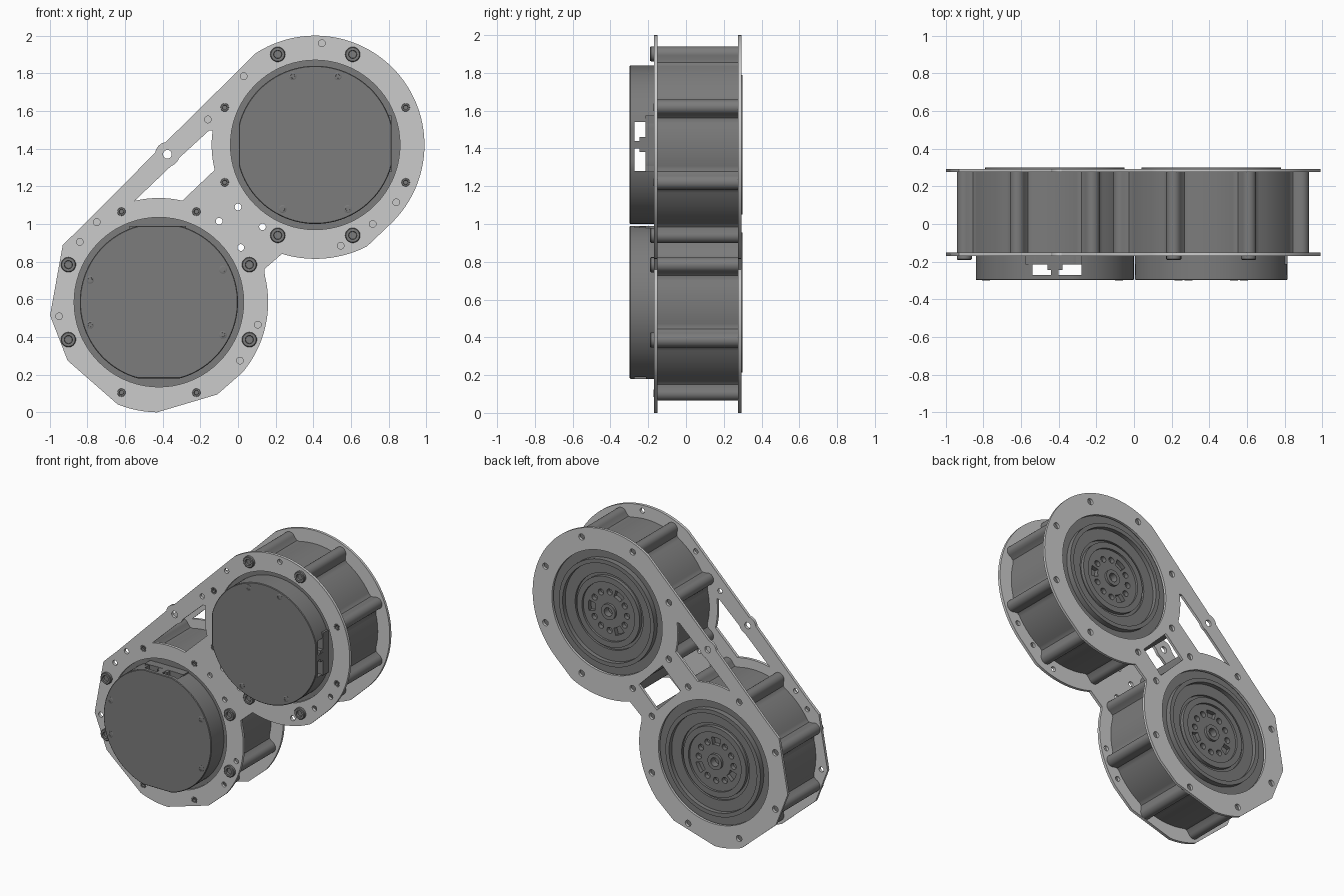
import bpy, bmesh
from math import sin, cos, radians, pi
from mathutils import Matrix, Vector

if "Cube" in bpy.data.objects:
    bpy.data.objects.remove(bpy.data.objects["Cube"])

UP, LOW, LUG = (0.41, 1.42), (-0.42, 0.585), (-0.375, 1.37)
dark = bpy.data.materials.new("dark_grey")
dark.diffuse_color = (0.2, 0.2, 0.2, 1)
dark.use_nodes = True
dark.node_tree.nodes["Principled BSDF"].inputs["Base Color"].default_value = dark.diffuse_color


def finish(ob):
    bpy.ops.object.select_all(action='DESELECT')
    ob.select_set(True)
    bpy.context.view_layer.objects.active = ob
    bpy.ops.object.shade_smooth_by_angle(angle=radians(32))
    return ob


def new_mesh(name, bm):
    bmesh.ops.recalc_face_normals(bm, faces=bm.faces)
    me = bpy.data.meshes.new(name)
    bm.to_mesh(me)
    bm.free()
    ob = bpy.data.objects.new(name, me)
    bpy.context.collection.objects.link(ob)
    if "plate" not in name:
        me.materials.append(dark)
    return ob


def arc(c, r, a0, a1, n=12):
    return [(c[0] + r * cos(radians(a0 + (a1 - a0) * i / n)),
             c[1] + r * sin(radians(a0 + (a1 - a0) * i / n))) for i in range(n + 1)]


def circle(c, r, n=24):
    return arc(c, r, 0, 360, n)[:-1]


def polar(r, a, c=(0, 0)):
    return (c[0] + r * cos(radians(a)), c[1] + r * sin(radians(a)))


def sheet(name, loops, y0, y1, matrix=Matrix()):
    """Flat part in the xz plane: outer loop plus hole loops, from y0 to y1."""
    cu = bpy.data.curves.new(name, 'CURVE')
    cu.dimensions, cu.fill_mode = '2D', 'BOTH'
    cu.extrude = (y1 - y0) / 2
    for pts in loops:
        s = cu.splines.new('POLY')
        s.points.add(len(pts) - 1)
        for p, q in zip(s.points, pts):
            p.co = (q[0], q[1], 0, 1)
        s.use_cyclic_u = True
    tmp = bpy.data.objects.new(name + "_curve", cu)
    bpy.context.collection.objects.link(tmp)
    bpy.context.view_layer.update()
    src = bpy.data.meshes.new_from_object(tmp.evaluated_get(bpy.context.evaluated_depsgraph_get()))
    bpy.data.objects.remove(tmp)
    bm = bmesh.new()
    bm.from_mesh(src)
    bmesh.ops.remove_doubles(bm, verts=bm.verts, dist=1e-5)
    place = Matrix.Translation((0, (y0 + y1) / 2, 0)) @ Matrix.Rotation(pi / 2, 4, 'X')
    bm.transform(matrix @ place)
    return finish(new_mesh(name, bm))


def lathe(name, profile, matrix=Matrix(), n=72, clamp=None):
    """Revolve (radius, y) points about y; clamp cuts flats on both x sides."""
    bm = bmesh.new()
    rings = []
    for r, y in profile:
        lim = r * clamp if clamp else r
        rings.append([bm.verts.new((max(-lim, min(lim, r * cos(2 * pi * i / n))), y,
                                    r * sin(2 * pi * i / n))) for i in range(n)])
    for a, b in zip(rings, rings[1:]):
        for i in range(n):
            j = (i + 1) % n
            bm.faces.new((a[i], a[j], b[j], b[i]))
    bmesh.ops.remove_doubles(bm, verts=bm.verts, dist=1e-5)
    bm.transform(matrix)
    return finish(new_mesh(name, bm))


def box(name, lo, hi, matrix=Matrix()):
    bm = bmesh.new()
    bmesh.ops.create_cube(bm, size=1)
    lo, hi = Vector(lo), Vector(hi)
    bm.transform(matrix @ Matrix.Translation((lo + hi) / 2) @ Matrix.Diagonal((*(hi - lo), 1)))
    return new_mesh(name, bm)


def bolt(name, pos, y, r, h, matrix):
    """Round head with a hex socket, facing -y."""
    m = matrix @ Matrix.Translation((pos[0], y, pos[1]))
    lathe(name, [(0, 0), (r, 0), (r, -h * 0.8), (r * 0.9, -h), (r * 0.55, -h),
                 (r * 0.5, -h * 0.3), (0, -h * 0.3)], m, 18)


# Two linking plates sharing one outline
outline = ([(-0.998, 0.515), (-0.93, 0.89), (-0.83, 0.985)] + arc(LUG, 0.065, 172, 98, 8)
           + arc(UP, 0.58, 123, -45, 48) + arc(UP, 0.605, -63, -107, 14)
           + [(0.14, 0.76)] + arc(LOW, 0.58, 14, -40, 16) + [(-0.11, 0.095)]
           + arc(LOW, 0.585, -91, -112, 6) + [(-0.905, 0.275)])
window = ([(-0.155, 1.495)] + arc(UP, 0.55, 172, 194, 8) + arc(LOW, 0.553, 77, 103.5, 8)
          + arc(LUG, 0.065, -72, -18, 6))
bolt_holes = [circle(polar(0.52, 22.5 + 45 * k, c), 0.022, 16) for c in (UP, LOW) for k in range(8)]
small = [(0.445, 1.96), (0.03, 1.785), (-0.16, 1.555), (0.84, 1.115), (0.715, 1.0), (0.545, 0.885),
         (-0.75, 1.01), (-0.84, 0.905), (-0.95, 0.51), (0.105, 0.465), (0.01, 0.275)]
middle = [(0, 1.09), (-0.1, 1.015), (0.13, 0.985), (0.015, 0.875)]
shared = [outline, window, circle(LUG, 0.023)] + bolt_holes
sheet("front_plate", shared + [circle(c, 0.45, 72) for c in (UP, LOW)]
      + [circle(p, 0.018, 14) for p in small + middle], -0.17, -0.15)
square = [((u - v) * 0.7071, 1.0 + (u + v) * 0.7071)
          for u, v in ((0.1, 0.13), (0.1, -0.13), (-0.1, -0.13), (-0.1, 0.13))]
sheet("back_plate", shared + [square] + [circle(c, 0.43, 72) for c in (UP, LOW)], 0.275, 0.293)

# Housing outline with eight screw bosses, hub face with holes and slots
housing = []
for k in range(8):
    a = 22.5 + 45 * k
    rib = [(0.483, -0.065), (0.492, -0.05), (0.51, -0.042)] + arc((0.52, 0), 0.04, -80, 80, 10) \
        + [(0.51, 0.042), (0.492, 0.05), (0.483, 0.065)]
    ca, sa = cos(radians(a)), sin(radians(a))
    housing += [(x * ca - z * sa, x * sa + z * ca) for x, z in rib]
    housing += arc((0, 0), 0.487, a + 9, a + 36, 8)
hub_holes = []
for k in range(12):
    a = 30 * k
    if k % 4:
        hub_holes.append(circle(polar(0.135, a), 0.021, 16))
    else:
        hub_holes.append(arc((0, 0), 0.165, a - 13, a + 13, 5) + arc((0, 0), 0.115, a + 13, a - 13, 5))

core = [(0, -0.157), (0.449, -0.157), (0.449, -0.14), (0.445, -0.14), (0.445, 0.262), (0.37, 0.262),
        (0.37, 0.3), (0.342, 0.3), (0.342, 0.27), (0.265, 0.27), (0.265, 0.255),
        (0.245, 0.255), (0.245, 0.28), (0.205, 0.28), (0.205, 0.235), (0, 0.235)]
cap = [(0, -0.298), (0.416, -0.298), (0.42, -0.294), (0.42, -0.155), (0.385, -0.155), (0.385, -0.278), (0, -0.278)]

for label, c, turn in (("upper", UP, 0), ("lower", LOW, -pi / 2)):
    m = Matrix.Translation((c[0], 0, c[1])) @ Matrix.Rotation(turn, 4, 'Y')
    # Motor body
    sheet(label + "_housing", [housing, circle((0, 0), 0.443, 72)], -0.15, 0.275, m)
    lathe(label + "_core", core, m)
    # Output hub on the back
    sheet(label + "_hub_face", [circle((0, 0), 0.205, 48), circle((0, 0), 0.05)] + hub_holes, 0.235, 0.265, m)
    lathe(label + "_hub_boss", [(0.03, 0.235), (0.055, 0.235), (0.055, 0.282), (0.03, 0.282), (0.03, 0.235)], m, 32)

    # Hollow cap with a connector window through both flats
    cover = lathe(label + "_cap", cap, m, 96, 0.405 / 0.42)
    for z0, z1 in ((-0.14, -0.02), (0.02, 0.12)):
        cutter = box("cutter", (-0.6, -0.272, z0), (0.6, -0.213, z1), m)
        cutter.hide_render = True
        mod = cover.modifiers.new("window", 'BOOLEAN')
        mod.operation, mod.solver, mod.object = 'DIFFERENCE', 'EXACT', cutter
        bpy.context.view_layer.objects.active = cover
        bpy.ops.object.modifier_apply(modifier=mod.name)
        bpy.data.objects.remove(cutter)
    finish(cover)
    box(label + "_connector", (0.33, -0.215, -0.145), (0.404, -0.156, 0.155), m)
    # Pin block in the middle of the window
    box(label + "_connector_pin", (0.33, -0.245, -0.04), (0.403, -0.21, 0.04), m)

    # Cap screws, large bolts and flush screws
    for s in (-1, 1):
        for p in ((0.12 * s, 0.365), (0.173 * s, -0.34)):
            bolt(label + "_cap_screw", p, -0.294, 0.021, 0.006, m)
    for k in range(8):
        p = polar(0.52, 22.5 + 45 * k)
        if k in (1, 2, 5, 6):
            bolt(label + "_bolt", p, -0.17, 0.04, 0.02, m)
        else:
            bolt(label + "_flush_screw", p, -0.15, 0.0225, 0.021, m)
